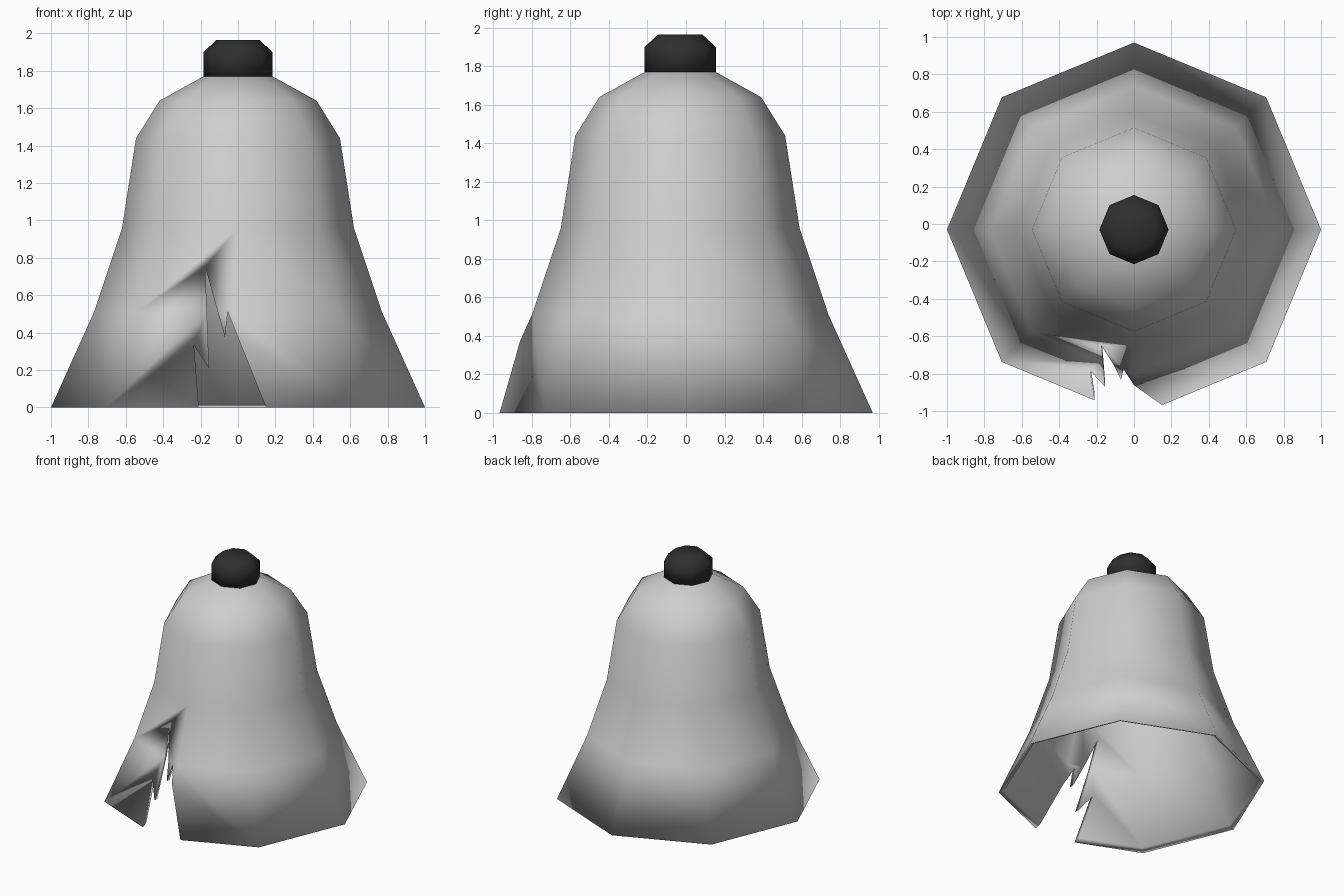
import bpy, bmesh, math

if "Cube" in bpy.data.objects:
    bpy.data.objects.remove(bpy.data.objects["Cube"], do_unlink=True)

SIDES = 8
AXIS_Y = -0.03


def material(name, value):
    mat = bpy.data.materials.new(name)
    mat.use_nodes = True
    color = (value, value, value, 1)
    mat.diffuse_color = color
    mat.node_tree.nodes["Principled BSDF"].inputs["Base Color"].default_value = color
    return mat


def add_object(name, bm, mat=None):
    bmesh.ops.recalc_face_normals(bm, faces=bm.faces)
    mesh = bpy.data.meshes.new(name)
    bm.to_mesh(mesh)
    bm.free()
    obj = bpy.data.objects.new(name, mesh)
    bpy.context.collection.objects.link(obj)
    if mat:
        mesh.materials.append(mat)
    return obj


def lathe(name, profile, mat):
    """Closed eight-sided solid of revolution from (radius, z) points."""
    bm = bmesh.new()
    angles = [math.tau * i / SIDES for i in range(SIDES)]
    rings = [[bm.verts.new((r * math.cos(a), AXIS_Y + r * math.sin(a), z))
              for a in angles] for r, z in profile]
    for low, high in zip(rings, rings[1:]):
        for i in range(SIDES):
            j = (i + 1) % SIDES
            bm.faces.new((low[i], low[j], high[j], high[i]))
    bm.faces.new(rings[0])
    bm.faces.new(rings[-1])
    return add_object(name, bm, mat)


shell_mat = material("pale grey metal", 0.62)
cap_mat = material("charcoal", 0.028)

# Bell shell: outer skin from the crown down, round the rim, then inner skin up
outer = [(0.185, 1.77), (0.42, 1.64), (0.545, 1.44),
         (0.62, 0.96), (0.77, 0.51), (1.0, 0.0)]
inner = [(0.955, 0.02), (0.73, 0.52), (0.585, 0.97),
         (0.51, 1.42), (0.39, 1.61), (0.17, 1.735)]
bell = lathe("bell_shell", outer + inner, shell_mat)

# Jagged crack cut through the front of the rim
crack = [(-0.214, -0.1), (-0.21, 0.0), (-0.235, 0.33), (-0.155, 0.21),
         (-0.175, 0.75), (-0.07, 0.375), (-0.055, 0.51), (0.15, 0.0), (0.19, -0.1)]
bm = bmesh.new()
face = bm.faces.new([bm.verts.new((x, -1.3, z)) for x, z in crack])
ext = bmesh.ops.extrude_face_region(bm, geom=[face])
bmesh.ops.translate(bm, vec=(0, 1.2, 0),
                    verts=[g for g in ext["geom"] if isinstance(g, bmesh.types.BMVert)])
cutter = add_object("crack_cutter", bm)
cutter.hide_render = True

cut = bell.modifiers.new("crack", "BOOLEAN")
cut.operation = "DIFFERENCE"
cut.solver = "EXACT"
cut.object = cutter
bpy.context.view_layer.update()
cracked = bpy.data.meshes.new_from_object(
    bell.evaluated_get(bpy.context.evaluated_depsgraph_get()))
bell.modifiers.clear()
bell.data = cracked
bpy.data.objects.remove(cutter, do_unlink=True)

# Chamfered cap on the crown
cap = lathe("top_cap", [(0.185, 1.765), (0.185, 1.9), (0.115, 1.965)], cap_mat)

# Soft shading over the low-poly forms
for obj in (bell, cap):
    for poly in obj.data.polygons:
        poly.use_smooth = True
